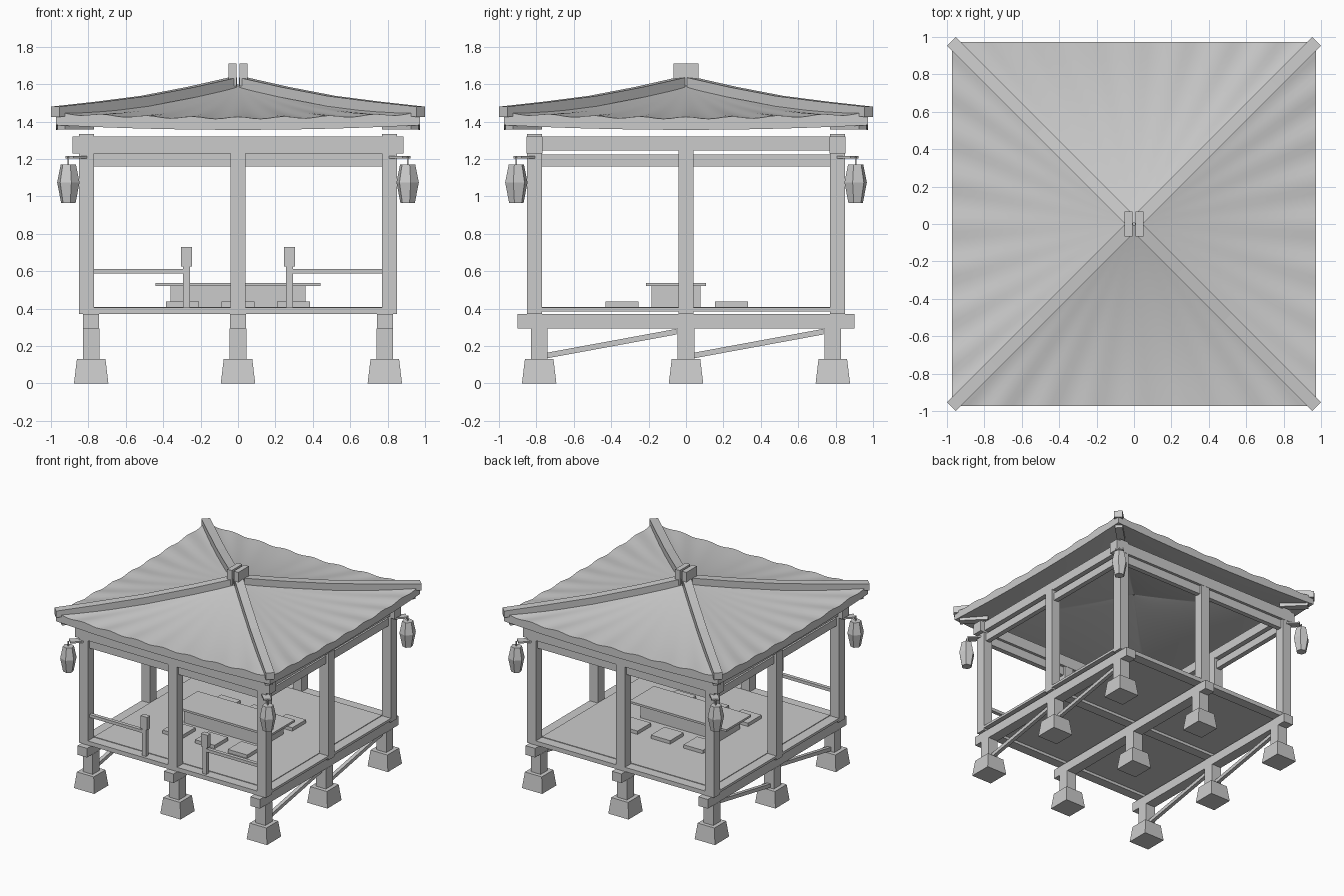
import bpy, bmesh, math
from mathutils import Vector

if "Cube" in bpy.data.objects:
    bpy.data.objects.remove(bpy.data.objects["Cube"])

S = (-1, 1)


def finish(name, bm):
    bmesh.ops.recalc_face_normals(bm, faces=bm.faces)
    me = bpy.data.meshes.new(name)
    bm.to_mesh(me)
    bm.free()
    ob = bpy.data.objects.new(name, me)
    bpy.context.collection.objects.link(ob)
    return ob


def box(name, x0, x1, y0, y1, z0, z1, taper=1.0):
    """Box from its limits; taper scales the top."""
    bm = bmesh.new()
    bmesh.ops.create_cube(bm, size=1)
    for v in bm.verts:
        k = taper if v.co.z > 0 else 1
        v.co = Vector(((x0 + x1) / 2 + v.co.x * (x1 - x0) * k,
                       (y0 + y1) / 2 + v.co.y * (y1 - y0) * k,
                       (z0 + z1) / 2 + v.co.z * (z1 - z0)))
    return finish(name, bm)


def cbox(name, x, y, hx, hy, z0, z1, taper=1.0):
    return box(name, x - hx, x + hx, y - hy, y + hy, z0, z1, taper)


def sweep(name, pts, side, hw, h):
    """Rectangular bar along top-centre points."""
    bm = bmesh.new()
    s = Vector(side).normalized() * hw
    d = Vector((0, 0, -h))
    rings = [[bm.verts.new(Vector(p) + o) for o in (-s, s, s + d, d - s)] for p in pts]
    for a, b in zip(rings, rings[1:]):
        for i in range(4):
            j = (i + 1) % 4
            bm.faces.new((a[i], a[j], b[j], b[i]))
    bm.faces.new(rings[0])
    bm.faces.new(rings[-1])
    return finish(name, bm)


# Stone footings and stub posts
for x in (-0.785, 0, 0.785):
    for y in (-0.785, 0, 0.785):
        cbox("footing", x, y, 0.092, 0.092, 0, 0.13, 0.83)
        cbox("stub_post", x, y, 0.045, 0.045, 0.13, 0.295)
    cbox("floor_beam", x, 0, 0.043, 0.9, 0.295, 0.37)

# Sloping braces on the left and right
for x in (-0.785, 0.785):
    for y in (-0.74, 0.045):
        sweep("brace", [(x, y, 0.165), (x, y + 0.69, 0.292)], (1, 0, 0), 0.015, 0.03)

# Floor with its frame
cbox("floor", 0, 0, 0.77, 0.77, 0.393, 0.41)
for y in (-0.81, 0, 0.81):
    cbox("floor_joist", 0, y, 0.85, 0.04, 0.37, 0.393 if y == 0 else 0.405)
for x in (-0.81, 0.81):
    cbox("side_sill", x, 0, 0.04, 0.77, 0.385, 0.405)

# Main posts
for x in (-0.81, 0, 0.81):
    for y in (-0.81, 0, 0.81):
        if x or y:
            top = 1.335 if x and y else 1.25
            cbox("post", x, y, 0.04, 0.04, 0.37, top)

# Top beams and the ties below them
for s in S:
    cbox("wide_top_beam", 0, s * 0.81, 0.885, 0.042, 1.23, 1.32)
    cbox("side_top_beam", s * 0.81, 0, 0.035, 0.84, 1.245, 1.32)
    cbox("wide_tie", 0, s * 0.81, 0.78, 0.02, 1.16, 1.23)
    cbox("side_tie", s * 0.81, 0, 0.02, 0.78, 1.16, 1.223)

# Front railing either side of the entrance
for s in S:
    xs = sorted((s * 0.275, s * 0.78))
    box("front_rail", xs[0], xs[1], -0.825, -0.795, 0.588, 0.613)
    cbox("rail_post", s * 0.275, -0.81, 0.018, 0.018, 0.40, 0.63)
    cbox("rail_cap", s * 0.275, -0.81, 0.03, 0.02, 0.625, 0.73)

# Low table and floor cushions
cbox("table_top", 0, -0.054, 0.442, 0.161, 0.52, 0.537)
cbox("table_body", 0, -0.054, 0.36, 0.131, 0.41, 0.52)
for x in (-0.297, 0, 0.297):
    for y in (-0.343, 0.243):
        cbox("cushion", x, y, 0.088, 0.088, 0.41, 0.438)

# Sagging four-sided roof with a rippled eave
E, NU, NV = 0.972, 48, 10
bm = bmesh.new()


def roof_point(u, v, k, lower):
    z = 1.60 - 0.285 * v + 0.13 * v * v - 0.025 * v * (1 - u * u)
    if lower:
        z -= 0.064
    else:
        z += 0.006 * math.cos(u * math.pi * 8) * v ** 3
    a = k * math.pi / 2
    x, y = u * v * E, -v * E
    return bm.verts.new((x * math.cos(a) - y * math.sin(a),
                         x * math.sin(a) + y * math.cos(a), z))


for k in range(4):
    eaves = []
    for lower in (False, True):
        g = [[roof_point(-1 + 2 * i / NU, max(j / NV, 0.005), k, lower)
              for i in range(NU + 1)] for j in range(NV + 1)]
        for j in range(NV):
            for i in range(NU):
                bm.faces.new((g[j][i], g[j][i + 1], g[j + 1][i + 1], g[j + 1][i]))
        eaves.append(g[NV])
    t, b = eaves
    for i in range(NU):
        bm.faces.new((t[i], t[i + 1], b[i + 1], b[i]))
bmesh.ops.remove_doubles(bm, verts=bm.verts, dist=0.0003)
roof = finish("roof", bm)
bpy.context.view_layer.objects.active = roof
roof.select_set(True)
bpy.ops.object.shade_smooth_by_angle(angle=math.radians(30))

# Hip ribs, corner rafters, and lanterns on diagonal arms
RIB = ((0.03, 1.635), (0.25, 1.585), (0.5, 1.537), (0.75, 1.505), (0.977, 1.48))
LANTERN = ((0.965, 0.04), (1.075, 0.062), (1.17, 0.042))
for sx in S:
    for sy in S:
        side = (-sy, sx, 0)
        sweep("hip_rib", [(sx * r, sy * r, z) for r, z in RIB], side, 0.033, 0.055)
        sweep("corner_rafter", [(sx * r, sy * r, 1.39) for r in (0.79, 0.945)], side, 0.03, 0.033)
        sweep("lantern_arm", [(sx * r, sy * r, 1.215) for r in (0.8, 0.9)], side, 0.03, 0.013)
        cbox("lantern_cord", sx * 0.907, sy * 0.907, 0.004, 0.004, 1.16, 1.21)
        bm = bmesh.new()
        rings = [[bm.verts.new((sx * 0.907 + r * math.cos(math.pi / 4 + i * math.pi / 3),
                                sy * 0.907 + r * math.sin(math.pi / 4 + i * math.pi / 3), z))
                  for i in range(6)] for z, r in LANTERN]
        for a, b in zip(rings, rings[1:]):
            for i in range(6):
                j = (i + 1) % 6
                bm.faces.new((a[i], a[j], b[j], b[i]))
        bm.faces.new(rings[0])
        bm.faces.new(rings[-1])
        finish("lantern", bm)

# Twin finial blocks at the peak
for s in S:
    cbox("finial", s * 0.03, 0, 0.021, 0.068, 1.59, 1.71)
